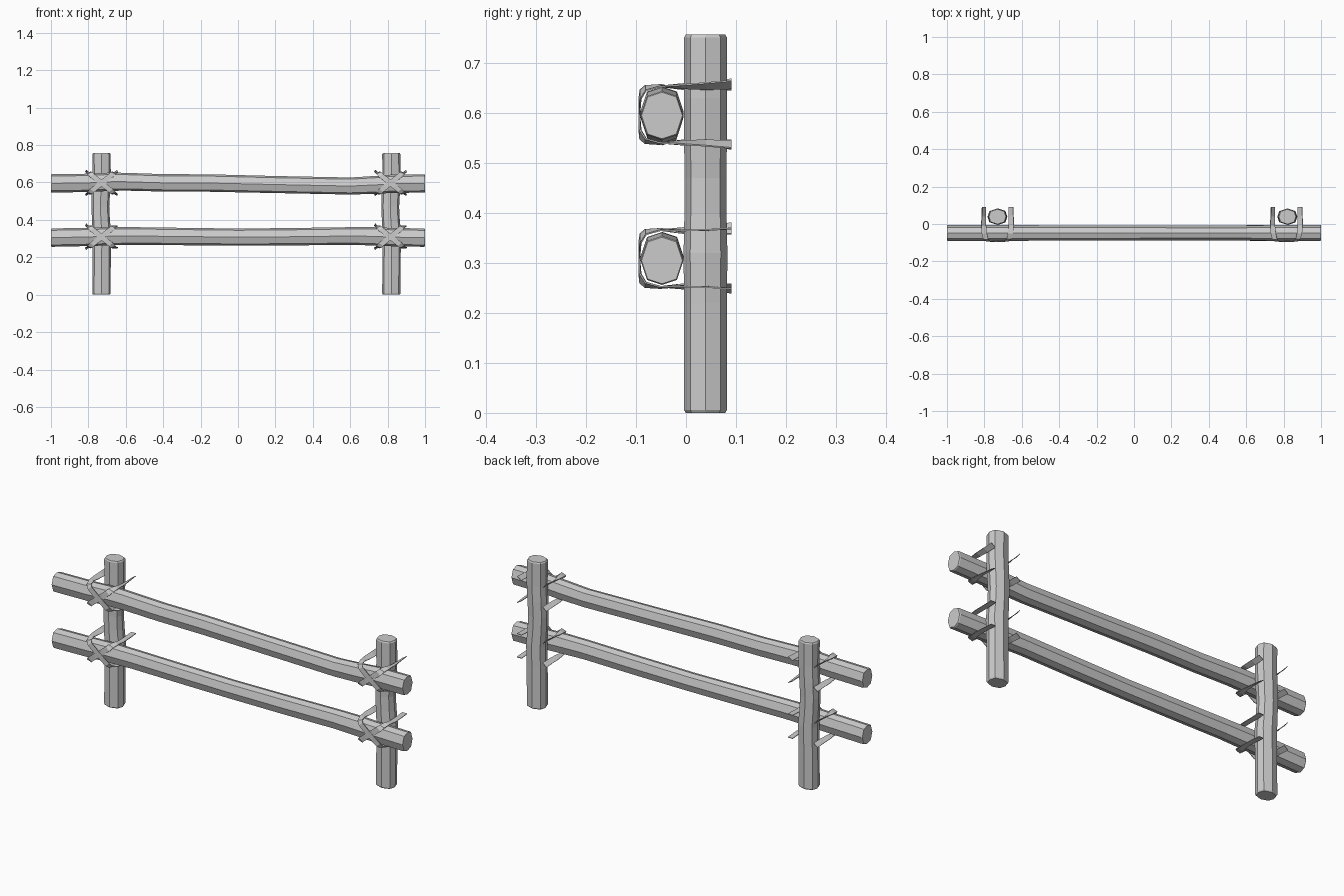
import bpy, bmesh, math
from mathutils import Vector

if "Cube" in bpy.data.objects:
    bpy.data.objects.remove(bpy.data.objects["Cube"])

# eight-sided log section (depth, height)
SECTION = [(.043, 0), (.030, .039), (0, .049), (-.030, .039),
           (-.043, 0), (-.030, -.039), (0, -.049), (.030, -.039)]


def mesh_object(name, bm):
    bmesh.ops.recalc_face_normals(bm, faces=bm.faces)
    me = bpy.data.meshes.new(name)
    bm.to_mesh(me)
    bm.free()
    ob = bpy.data.objects.new(name, me)
    bpy.context.collection.objects.link(ob)
    return ob


def log(name, stations, place):
    """stations: (distance along, sideways offset, section scale)"""
    bm = bmesh.new()
    rings = []
    for t, off, s in stations:
        rings.append([bm.verts.new(place(t, off, d * s, h * s)) for d, h in SECTION])
    for a, b in zip(rings, rings[1:]):
        for i in range(8):
            j = (i + 1) % 8
            bm.faces.new((a[i], a[j], b[j], b[i]))
    bm.faces.new(rings[0])
    bm.faces.new(rings[-1])
    return mesh_object(name, bm)


def rail(name, z0, bends):
    st = [(-1, 0, .95), (-.995, 0, 1)] + bends + [(.995, 0, 1), (1, 0, .95)]
    log(name, st, lambda t, o, d, h: (t, -.048 + d, z0 + o + h))


def post(name, x0):
    st = [(0, 0, .92), (.006, 0, 1), (.22, .001, 1), (.32, .003, 1.02), (.40, -.003, .98),
          (.47, -.006, .97), (.55, -.003, 1), (.63, .001, 1), (.751, 0, 1), (.757, 0, .92)]
    log(name, st, lambda t, o, d, h: (x0 + o + h, .039 + d, t))


# two slightly crooked rails
rail("top_rail", .595, [(-.8, .003, 1), (-.68, .009, 1), (-.6, .009, .97), (-.4, .003, .95),
                        (-.15, .002, .95), (.2, -.006, .93), (.6, -.014, .93),
                        (.75, -.007, .98), (.82, -.002, 1)])
rail("bottom_rail", .305, [(-.8, .004, 1), (-.68, .008, 1), (-.55, .009, .96), (-.3, .006, .95),
                           (0, .003, .93), (.3, .005, .95), (.6, .009, .96),
                           (.72, .007, 1), (.82, .003, 1)])

# two posts behind the rails
post("left_post", -.73)
post("right_post", .82)


def strap(name, cx, cz, sx, tilt_top, tilt_bottom, lift):
    """Flat band: past the post, over the rail, diagonally across its front, and back below."""
    half = [((.072, .091, .060), tilt_top), ((.073, .04, .057), tilt_top * .8),
            ((.074, -.01, .056), tilt_top * .4), ((.070, -.05, .058), .1),
            ((.062, -.080, .053), .35), ((.050, -.0905, .040), .7),
            ((.022, -.0925, .018), .75)]
    low = [((-x, y, -z), t if i > 2 else tilt_bottom * (.9, .7, .4)[i])
           for i, ((x, y, z), t) in enumerate(half)]
    pts = half + low[::-1]
    bm = bmesh.new()
    rows = []
    for i, ((x, y, z), t) in enumerate(pts):
        c = Vector((cx + sx * x, y - (lift if y < -.04 else 0), cz + z))
        w = Vector((sx * math.cos(t), 0, -math.sin(t))) * .014
        rows.append((bm.verts.new(c - w), bm.verts.new(c + w)))
    for a, b in zip(rows, rows[1:]):
        bm.faces.new((a[0], a[1], b[1], b[0]))
    ob = mesh_object(name, bm)
    mod = ob.modifiers.new("thickness", "SOLIDIFY")
    mod.thickness = .003
    mod.offset = 0


# a crossed pair of straps at every joint
for side, cx in (("left", -.73), ("right", .815)):
    for level, cz, tilt in (("top", .597, -1.0), ("bottom", .309, -.05)):
        strap(f"{side}_{level}_strap_a", cx, cz, 1, tilt * .6, -.75, 0)
        strap(f"{side}_{level}_strap_b", cx, cz, -1, -.9, tilt * .6, .0015)
